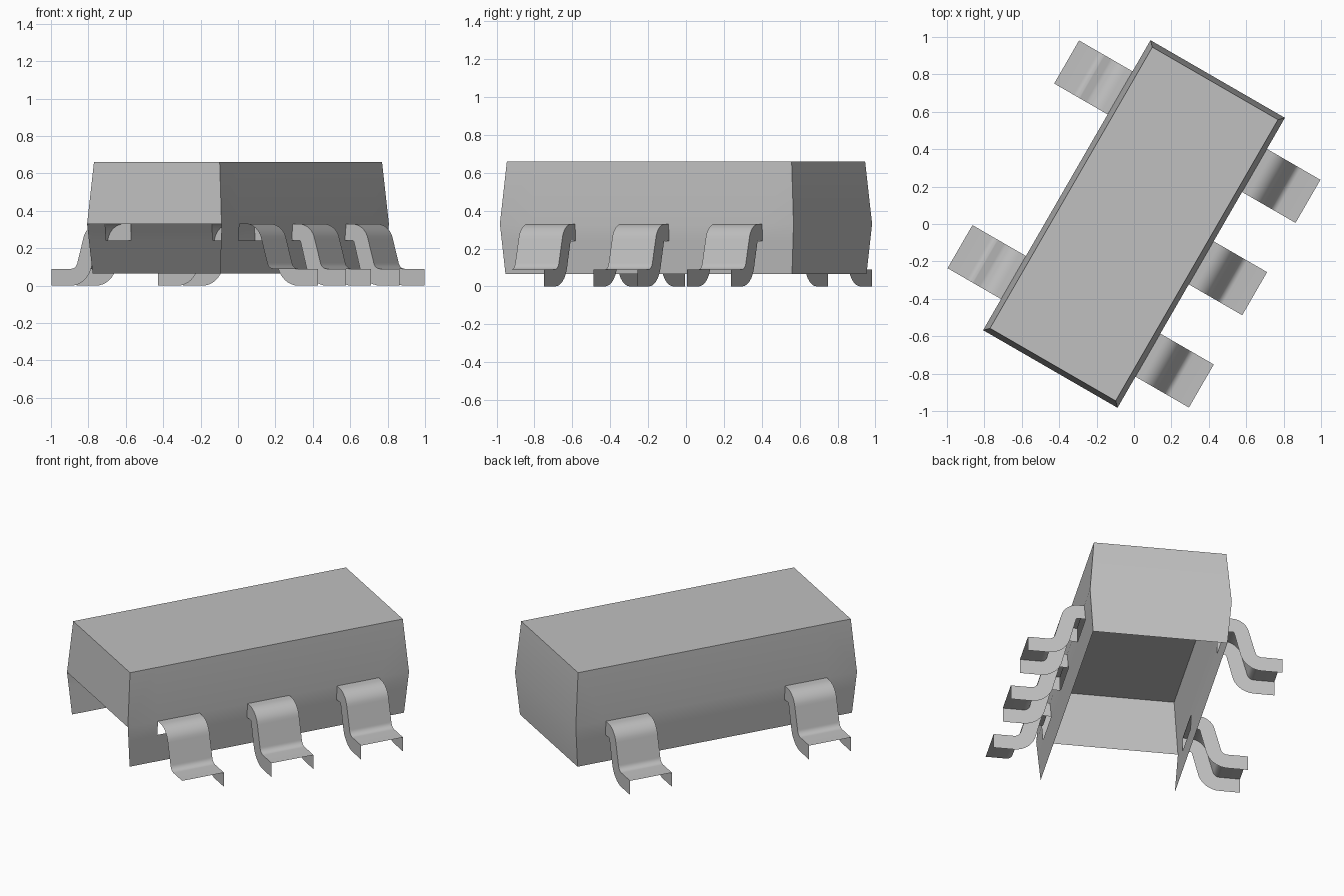
import bpy, bmesh
from math import radians, sin, cos
from mathutils import Matrix

cube = bpy.data.objects.get("Cube")
if cube:
    bpy.data.objects.remove(cube, do_unlink=True)

TURN = radians(-30)          # the whole part sits turned on its base
HALF_W, HALF_L = 0.415, 0.895
LEAD_HALF, PITCH = 0.133, 0.57
MID, SLOT, BASE, TOP = 0.33, 0.24, 0.065, 0.66

grey = bpy.data.materials.new("mid grey")
grey.use_nodes = True
colour = (0.53, 0.53, 0.53, 1)
grey.diffuse_color = colour
grey.node_tree.nodes["Principled BSDF"].inputs["Base Color"].default_value = colour


def finish(name, bm, turn=TURN):
    mesh = bpy.data.meshes.new(name)
    bm.to_mesh(mesh)
    bm.free()
    mesh.materials.append(grey)
    obj = bpy.data.objects.new(name, mesh)
    bpy.context.collection.objects.link(obj)
    obj.rotation_euler.z = turn
    bpy.ops.object.select_all(action='DESELECT')
    obj.select_set(True)
    bpy.context.view_layer.objects.active = obj
    bpy.ops.object.shade_smooth_by_angle(angle=radians(35))
    return obj


def quad(bm, pts):
    bm.faces.new([bm.verts.new(p) for p in pts])


def inset(z):
    # the draft angle of the moulded body
    return abs(z - MID) * 0.027 / (TOP - MID)


def long_wall(bm, side, rows):
    # tapered wall with an open slot for each lead
    cuts = [r + s * LEAD_HALF for r in rows for s in (-1, 1)]
    levels = [BASE, SLOT, MID, TOP]
    for lo, hi in zip(levels, levels[1:]):
        def row(z):
            end = HALF_L - inset(z)
            return [(side * (HALF_W - inset(z)), y, z) for y in [-end] + cuts + [end]]
        a, b = row(lo), row(hi)
        for i in range(len(a) - 1):
            if lo == SLOT and i % 2:
                continue
            quad(bm, (a[i], a[i + 1], b[i + 1], b[i]))


def end_wall(bm, side, lo, hi):
    def edge(z):
        w, l = HALF_W - inset(z), HALF_L - inset(z)
        return (-w, side * l, z), (w, side * l, z)
    a, b = edge(lo), edge(hi)
    quad(bm, (a[0], a[1], b[1], b[0]))


# Hollow body: open underneath and at the lower half of one end
right_rows, left_rows = (-PITCH, 0, PITCH), (-PITCH, PITCH)
bm = bmesh.new()
long_wall(bm, 1, right_rows)
long_wall(bm, -1, left_rows)
end_wall(bm, 1, MID, TOP)
end_wall(bm, 1, BASE, MID)
end_wall(bm, -1, MID, TOP)
w, l = HALF_W - inset(TOP), HALF_L - inset(TOP)
bmesh.ops.remove_doubles(bm, verts=bm.verts, dist=0.0005)
rim = [e for e in bm.edges if e.is_boundary and all(v.co.z > TOP - 0.001 for v in e.verts)]
bmesh.ops.contextual_create(bm, geom=rim)
bmesh.ops.recalc_face_normals(bm, faces=bm.faces)
finish("body_shell", bm)


def lead_edge(upper):
    # side outline of one surface of the bent strip
    r1, r2 = (0.10, 0.04) if upper else (0.012, 0.13)
    pts = [(0.409, MID if upper else SLOT)]
    for i in range(9):
        a = radians(90 - 78 * i / 8)
        pts.append((0.452 + r1 * cos(a), 0.23 + r1 * sin(a)))
    for i in range(9):
        a = radians(192 + 78 * i / 8)
        pts.append((0.625 + r2 * cos(a), 0.13 + r2 * sin(a)))
    foot = 0.09 if upper else 0.0
    return pts + [(0.745, foot)]


def lead(name, y, turn, front_flank=True):
    bm = bmesh.new()
    t, b = lead_edge(True), lead_edge(False)
    y0, y1 = y - LEAD_HALF, y + LEAD_HALF

    def at(p, yy):
        return (p[0], yy, p[1])
    for i in range(len(t) - 1):
        j = i + 1
        quad(bm, (at(t[i], y0), at(t[j], y0), at(t[j], y1), at(t[i], y1)))
        if front_flank:
            quad(bm, (at(t[i], y0), at(b[i], y0), at(b[j], y0), at(t[j], y0)))
        quad(bm, (at(t[i], y1), at(t[j], y1), at(b[j], y1), at(b[i], y1)))
    bmesh.ops.remove_doubles(bm, verts=bm.verts, dist=0.0002)
    finish(name, bm, turn)


# Three leads on one side, two on the other
for n, y in enumerate(right_rows):
    lead(f"lead_three_side_{n + 1}", y, TURN, front_flank=n > 0)
for n, y in enumerate(left_rows):
    lead(f"lead_two_side_{n + 1}", y, TURN + radians(180))
